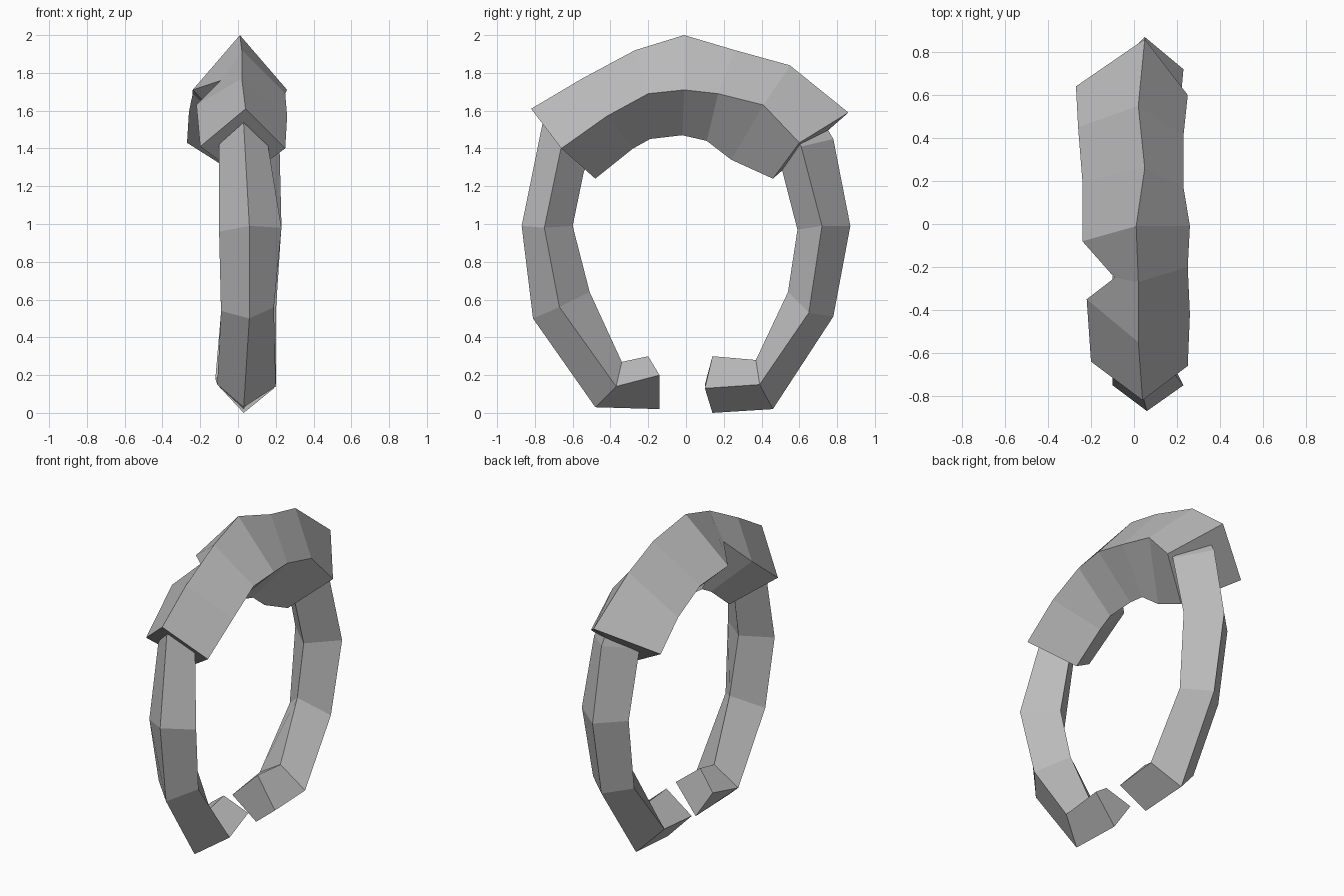
import bpy
import bmesh

# Remove the default cube
default_cube = bpy.data.objects.get("Cube")
if default_cube:
    bpy.data.objects.remove(default_cube, do_unlink=True)

# Single flat stone grey
grey = bpy.data.materials.new("stone_grey")
grey.use_nodes = True
stone_colour = (0.5, 0.5, 0.5, 1)
grey.diffuse_color = stone_colour
for node in grey.node_tree.nodes:
    if node.type == "BSDF_PRINCIPLED":
        node.inputs["Base Color"].default_value = stone_colour

CENTIMETRE = 0.01


def faceted_bar(name, outer, left, inner, right):
    """Loft a four-ridged bar through matching points on its ridges, with closed ends."""
    mesh_builder = bmesh.new()
    ridges = []
    for ridge in (outer, left, inner, right):
        ridges.append([
            mesh_builder.verts.new([coordinate * CENTIMETRE for coordinate in point])
            for point in ridge
        ])

    # Skin each pair of neighbouring ridges
    for index, ridge in enumerate(ridges):
        neighbour = ridges[index - 1]
        for station in range(len(ridge) - 1):
            mesh_builder.faces.new((
                ridge[station], ridge[station + 1],
                neighbour[station + 1], neighbour[station],
            ))

    # Cap both ends
    for station in (0, -1):
        mesh_builder.faces.new([ridge[station] for ridge in ridges])

    bmesh.ops.recalc_face_normals(mesh_builder, faces=mesh_builder.faces)
    mesh = bpy.data.meshes.new(name)
    mesh_builder.to_mesh(mesh)
    mesh_builder.free()
    mesh.materials.append(grey)
    part = bpy.data.objects.new(name, mesh)
    bpy.context.scene.collection.objects.link(part)
    return part


# Heavy crown arch, chipped on one side, from front to back
faceted_bar(
    "crown_arch",
    outer=[(4, -82, 161), (2, -55, 177), (2, -27, 192), (1, -1, 200),
           (5, 26, 192), (2, 55, 184), (5, 86, 159)],
    left=[(25, -66, 140), (26, -42, 157), (25, -20, 169), (26, -1, 171),
          (23, 17, 169), (23, 41, 163), (25, 60, 143)],
    inner=[(3, -48, 124), (2, -28, 140), (2, -19, 145), (1, -2, 147),
           (3, 11, 144), (2, 24, 134), (3, 46, 124)],
    right=[(-20, -64, 141), (-22, -35, 163), (-9, -25, 176), (-24, -8, 171),
           (-24, 20, 169), (-26, 45, 159), (-27, 64, 143)],
)

# Slim front half of the band, from the gap up into the arch
faceted_bar(
    "front_band",
    outer=[(3, -14, 2), (3, -48, 3), (6, -81, 50), (6, -87, 99),
           (3, -76, 153), (3, -69, 162)],
    left=[(17, -14, 20), (20, -37, 14), (19, -67, 56), (23, -75, 98),
          (16, -66, 141), (14, -58, 152)],
    inner=[(4, -20, 30), (4, -34, 27), (5, -51, 64), (5, -60, 99),
           (4, -54, 128), (3, -45, 140)],
    right=[(-9, -14, 20), (-11, -37, 15), (-9, -67, 54), (-10, -75, 96),
           (-10, -66, 141), (-9, -58, 152)],
)

# Slim back half of the band
faceted_bar(
    "back_band",
    outer=[(3, 14, 0), (3, 46, 2), (5, 78, 51), (5, 87, 99),
           (5, 78, 145), (4, 68, 162)],
    left=[(19, 10, 13), (20, 39, 15), (20, 65, 53), (23, 72, 99),
          (22, 61, 141), (16, 53, 152)],
    inner=[(4, 14, 30), (4, 37, 28), (4, 54, 64), (5, 59, 97),
           (4, 51, 128), (3, 42, 140)],
    right=[(-11, 10, 15), (-12, 39, 18), (-9, 65, 53), (-10, 72, 99),
           (-10, 61, 141), (-9, 53, 152)],
)
